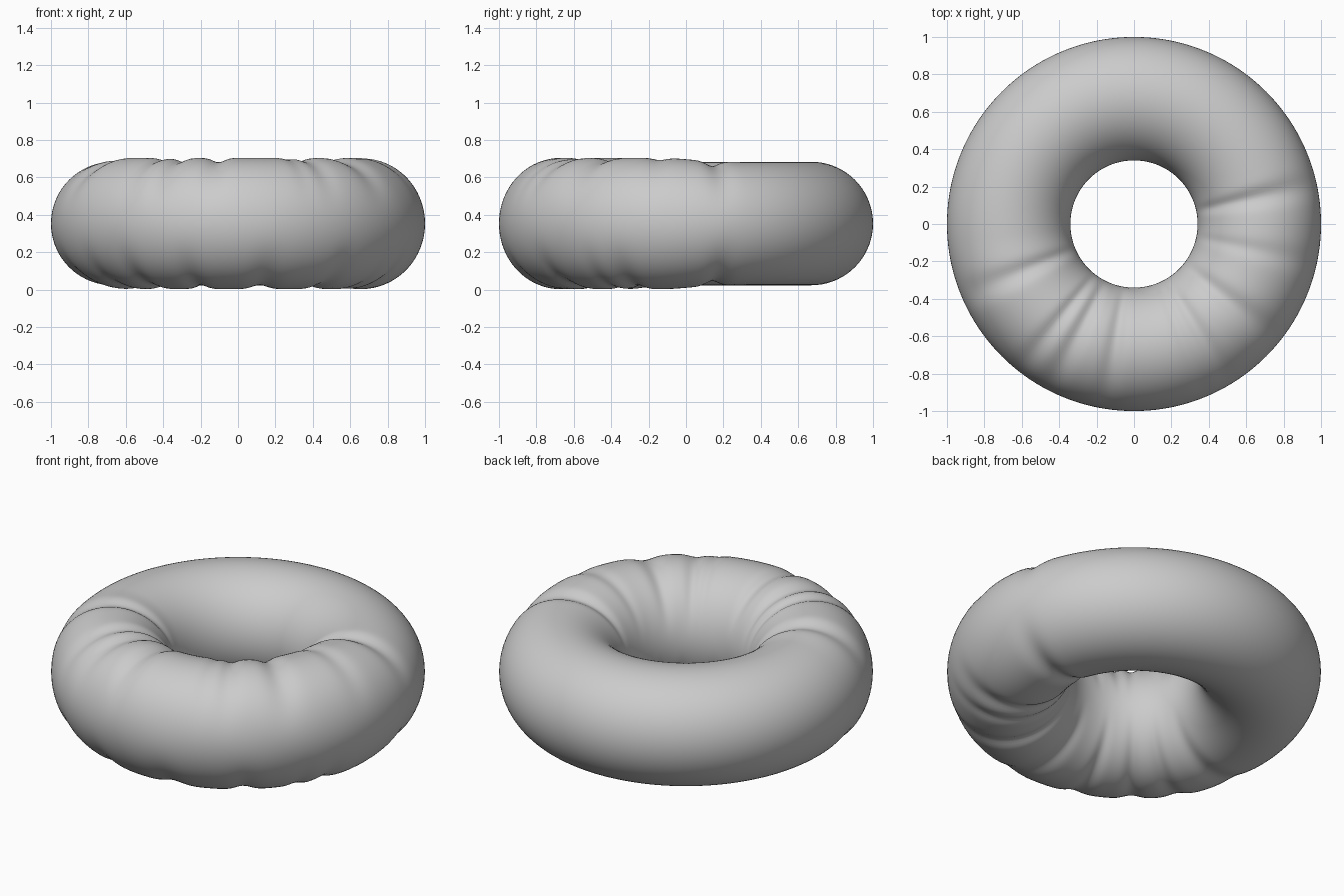
import bpy
import math

if "Cube" in bpy.data.objects:
    bpy.data.objects.remove(bpy.data.objects["Cube"])

MAJOR, MINOR, CENTRE_Z = 0.67, 0.33, 0.353
SWELL = 0.021          # how far the bunched part puffs out

# Crease angles in degrees, with depth and half width
TOP_CREASES = [(12, 0.026, 4), (-12, 0.012, 4), (-39, 0.026, 5), (-59, 0.020, 4),
               (-67, 0.010, 3), (-99, 0.024, 4), (-117, 0.026, 4),
               (-128, 0.022, 3.5), (-157, 0.026, 4.5)]
BOTTOM_CREASES = [(12, 0.026, 4), (-22, 0.022, 4), (-33, 0.014, 3), (-53, 0.024, 4),
                  (-80, 0.022, 5), (-107, 0.022, 4), (-129, 0.024, 4),
                  (-146, 0.020, 4), (-168, 0.018, 5)]


def smooth_step(a, b, v):
    t = min(1, max(0, (v - a) / (b - a)))
    return t * t * (3 - 2 * t)


def fold_height(deg, creases):
    # puffed region around the front, cut by soft radial creases
    puff = SWELL * smooth_step(-175, -150, deg) * (1 - smooth_step(-12, 18, deg))
    return puff - sum(d * math.exp(-((deg - a) / w) ** 2) for a, d, w in creases)


grey = bpy.data.materials.new("soft grey")
grey.diffuse_color = (0.6, 0.6, 0.6, 1)
grey.use_nodes = True
grey.node_tree.nodes["Principled BSDF"].inputs["Base Color"].default_value = grey.diffuse_color

# Cushion ring
bpy.ops.mesh.primitive_torus_add(major_radius=MAJOR, minor_radius=MINOR,
                                 major_segments=288, minor_segments=72)
ring = bpy.context.object
ring.name = "cushion_ring"

# Fabric folds, strongest on the top and underside
for v in ring.data.vertices:
    x, y, z = v.co
    deg = math.degrees(math.atan2(y, x))
    if deg > 90:
        deg -= 360
    r = math.hypot(x, y)
    s, c = z / MINOR, (r - MAJOR) / MINOR
    t = smooth_step(-0.7, 0.7, s)
    h = t * fold_height(deg, TOP_CREASES) + (1 - t) * fold_height(deg, BOTTOM_CREASES)
    h *= s * s
    k = (r + h * c) / r
    v.co = (x * k, y * k, z + h * s + CENTRE_Z)

ring.data.materials.append(grey)
bpy.ops.object.shade_smooth()
